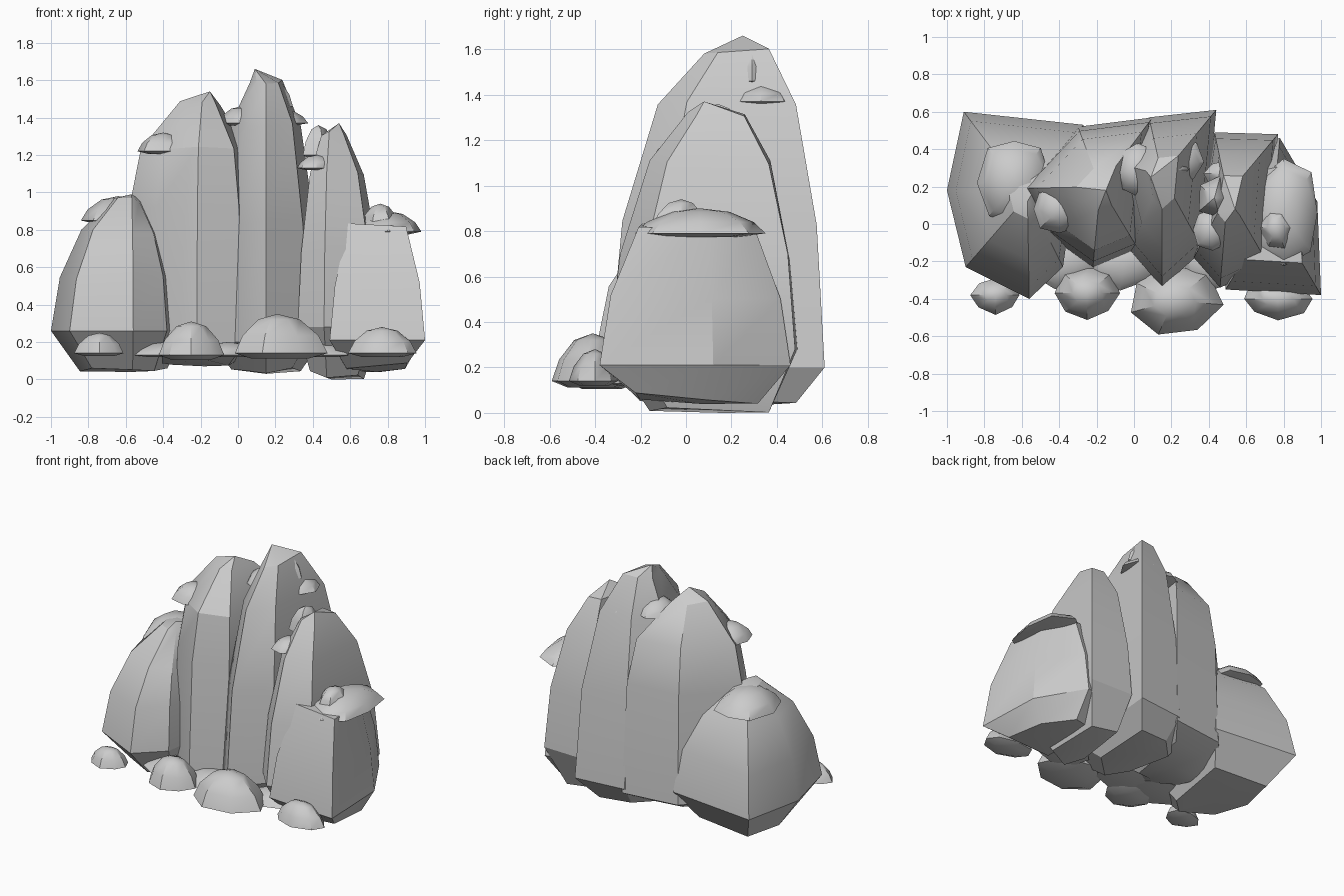
import bpy, bmesh, math, random
from mathutils import Vector

cube = bpy.data.objects.get("Cube")
if cube:
    bpy.data.objects.remove(cube)
random.seed(4)

grey = bpy.data.materials.new("stone grey")
grey.use_nodes = True
colour = (0.6, 0.6, 0.6, 1)
grey.diffuse_color = colour
grey.node_tree.nodes["Principled BSDF"].inputs["Base Color"].default_value = colour


def finish(bm, name, angle):
    bmesh.ops.recalc_face_normals(bm, faces=bm.faces)
    mesh = bpy.data.meshes.new(name)
    bm.to_mesh(mesh)
    bm.free()
    mesh.materials.append(grey)
    obj = bpy.data.objects.new(name, mesh)
    bpy.context.collection.objects.link(obj)
    bpy.ops.object.select_all(action='DESELECT')
    obj.select_set(True)
    bpy.context.view_layer.objects.active = obj
    bpy.ops.object.shade_smooth_by_angle(angle=math.radians(angle))


def skin(bm, rings):
    """Quads between successive rings of equal length."""
    n = len(rings[0])
    for low, high in zip(rings, rings[1:]):
        for i in range(n):
            j = (i + 1) % n
            bm.faces.new((low[i], low[j], high[j], high[i]))


def column(name, outline, axis, peak, foot, waist, taper, flat=False):
    """Pillar lofted from one outline; taper lists (height fraction, draw-in)."""
    bm = bmesh.new()
    axis = Vector(axis)
    levels = [(foot, 0.36), (waist, 0)] + [(h * peak[2], t) for h, t in taper]
    rings = []
    for z, t in levels:
        ring = []
        for x, y in outline:
            p = Vector((x, y)).lerp(axis, t)
            wobble = 0
            if z == foot:
                wobble = random.uniform(0, 0.05)
            elif z > waist:
                wobble = random.uniform(-0.015, 0.015)
            ring.append(bm.verts.new((p.x, p.y, z + wobble)))
        rings.append(ring)
    skin(bm, rings)
    n = len(outline)
    sole = bm.verts.new((axis.x, axis.y, foot))
    tip = bm.verts.new(peak)
    for i in range(n):
        j = (i + 1) % n
        bm.faces.new((rings[0][j], rings[0][i], sole))
        if not flat:
            bm.faces.new((rings[-1][i], rings[-1][j], tip))
    if flat:
        bm.verts.remove(tip)
        bm.faces.new(rings[-1])
    finish(bm, name, 28)


def boulder(name, centre, size, sides=8, turn=0.0):
    """Low dome with a sharp rough rim and a shallow underside."""
    bm = bmesh.new()
    cx, cy, cz = centre
    sx, sy, sz = size
    rough = [random.uniform(0.88, 1.06) for _ in range(sides)]
    rings = []
    for radius, height in ((0.6, -0.14), (1, 0), (0.82, 0.45), (0.45, 0.86)):
        ring = []
        for i in range(sides):
            a = math.tau * i / sides + turn
            r = radius * rough[i]
            ring.append(bm.verts.new((cx + sx * r * math.cos(a),
                                      cy + sy * r * math.sin(a), cz + sz * height)))
        rings.append(ring)
    skin(bm, rings)
    bm.faces.new(rings[0][::-1])
    tip = bm.verts.new((cx, cy, cz + sz))
    for i in range(sides):
        bm.faces.new((rings[-1][i], rings[-1][(i + 1) % sides], tip))
    finish(bm, name, 35)


# Rock pillars
column("right_outer_pillar",
       [(-0.56, -0.40), (-0.38, -0.23), (-0.27, 0.53), (-0.91, 0.60), (-1.0, 0.18), (-0.90, -0.23)],
       (-0.57, 0.15), (-0.57, 0.12, 0.99), 0.04, 0.26,
       [(0.55, 0.11), (0.8, 0.38), (0.97, 0.78)])
column("right_tall_pillar",
       [(-0.22, -0.23), (0.02, -0.13), (0.10, 0.57), (-0.30, 0.52), (-0.61, 0.19), (-0.46, -0.06)],
       (-0.18, 0.20), (-0.15, 0.18, 1.54), 0.07, 0.17,
       [(0.6, 0.07), (0.8, 0.21), (0.96, 0.7)])
column("centre_tall_pillar",
       [(0.15, -0.34), (0.37, -0.14), (0.44, 0.61), (0.08, 0.57), (-0.14, 0.34), (-0.02, -0.14)],
       (0.15, 0.26), (0.09, 0.25, 1.66), 0.03, 0.2,
       [(0.5, 0.1), (0.82, 0.36), (0.96, 0.7)])
column("left_tall_pillar",
       [(0.46, -0.34), (0.72, -0.22), (0.77, 0.48), (0.43, 0.49), (0.32, -0.18)],
       (0.50, 0.16), (0.54, 0.08, 1.37), 0.0, 0.28,
       [(0.5, 0.1), (0.8, 0.36), (0.96, 0.7)])
column("left_outer_pillar",
       [(0.49, -0.35), (1.0, -0.38), (0.98, 0.12), (0.78, 0.46), (0.50, 0.40)],
       (0.74, 0.06), (0.74, 0.06, 0.82), 0.04, 0.21,
       [(0.62, 0.11), (1.0, 0.39)], flat=True)

# Loose boulders in front
boulder("front_boulder_right", (-0.74, -0.38, 0.14), (0.14, 0.10, 0.11))
boulder("front_boulder_centre_right", (-0.25, -0.37, 0.13), (0.18, 0.15, 0.18))
boulder("front_boulder_centre", (0.21, -0.41, 0.14), (0.26, 0.20, 0.21), 7, -1.9)
boulder("front_boulder_left", (0.77, -0.40, 0.14), (0.20, 0.11, 0.14))

# Flat rubble at the feet
for i, x in enumerate((-0.38, -0.05, 0.44)):
    boulder(f"rubble_{i}", (x, -0.20, 0.13), (0.19, 0.15, 0.07), 7, i)

# Caps and ledges
boulder("cap_right", (-0.64, 0.22, 0.85), (0.19, 0.25, 0.13))
boulder("cap_left", (0.80, 0.06, 0.79), (0.20, 0.29, 0.11))
boulder("cap_left_knob", (0.76, -0.02, 0.82), (0.10, 0.14, 0.12), 6)
boulder("ledge_right", (-0.40, 0.08, 1.22), (0.14, 0.14, 0.10))
boulder("ledge_centre_front", (0.02, 0.28, 1.37), (0.13, 0.15, 0.09))
boulder("ledge_centre_back", (0.22, 0.33, 1.37), (0.16, 0.14, 0.08))
boulder("ledge_left_front", (0.42, -0.03, 1.13), (0.11, 0.12, 0.07))
boulder("ledge_left_back", (0.50, 0.27, 1.13), (0.13, 0.08, 0.07))

# Broken points beside the main peaks
boulder("peak_chip", (0.19, 0.29, 1.46), (0.10, 0.10, 0.14), 5)
boulder("shoulder_chip", (0.43, 0.14, 1.20), (0.10, 0.12, 0.16), 5)
